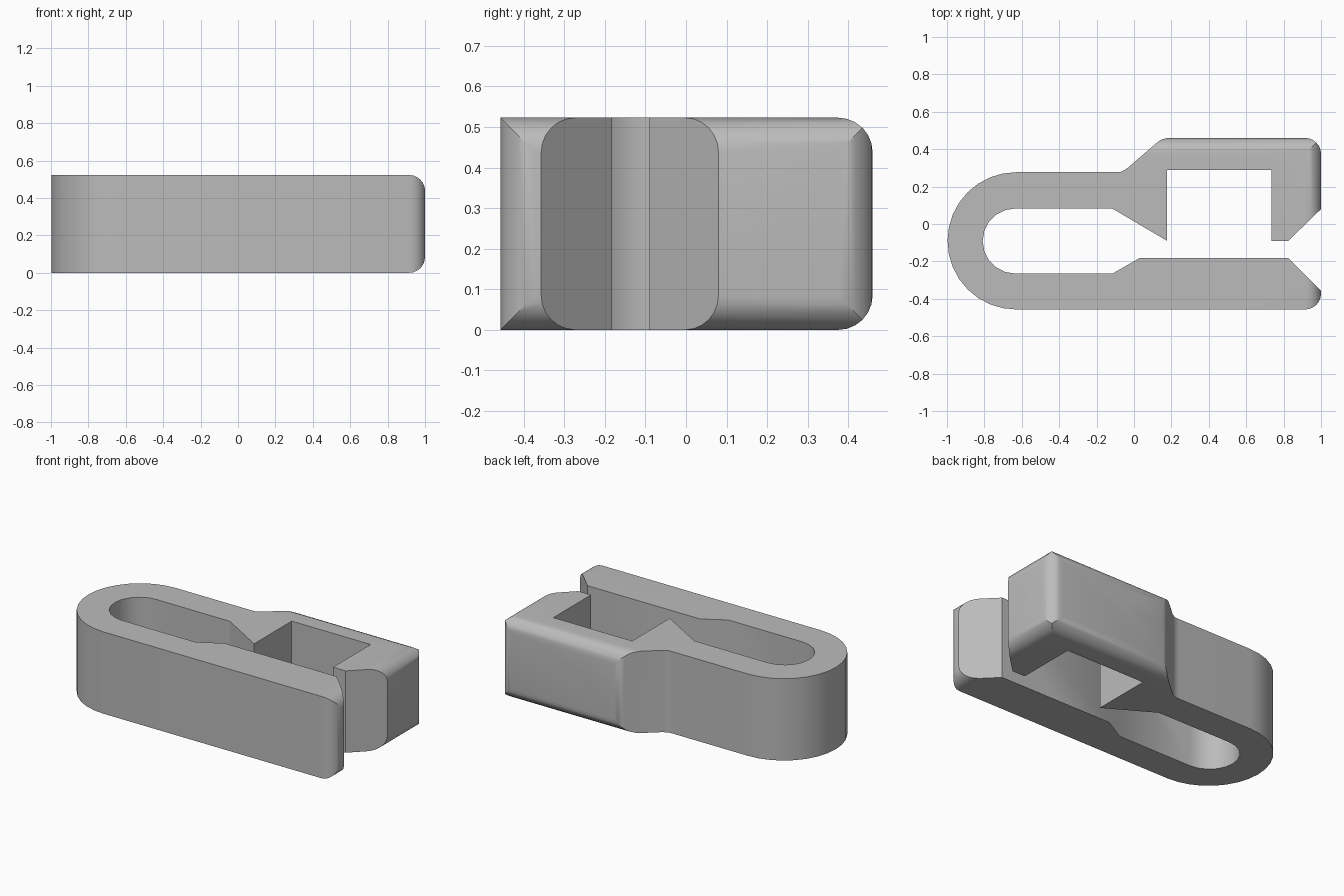
import bpy, bmesh
from math import cos, sin, pi, radians
from mathutils import Vector

cube = bpy.data.objects.get("Cube")
if cube:
    bpy.data.objects.remove(cube, do_unlink=True)

HEIGHT = 0.523
ROUND = 0.085


def arc(cx, cy, r, start, end, steps):
    """Points along a circular arc, angles in degrees."""
    angles = [radians(start + (end - start) * i / steps) for i in range(steps + 1)]
    return [(cx + r * cos(a), cy + r * sin(a)) for a in angles]


def prism(name, outline, to_3d, sweep):
    """Extrude a flat outline, placed by to_3d, along the sweep vector."""
    bm = bmesh.new()
    face = bm.faces.new([bm.verts.new(to_3d(a, b)) for a, b in outline])
    ext = bmesh.ops.extrude_face_region(bm, geom=[face])
    moved = [v for v in ext["geom"] if isinstance(v, bmesh.types.BMVert)]
    bmesh.ops.translate(bm, verts=moved, vec=Vector(sweep))
    bmesh.ops.recalc_face_normals(bm, faces=bm.faces)
    mesh = bpy.data.meshes.new(name)
    bm.to_mesh(mesh)
    bm.free()
    obj = bpy.data.objects.new(name, mesh)
    bpy.context.collection.objects.link(obj)
    return obj


def rounded_end(far):
    """Slab cross-section with its upper and lower edges rounded at one end."""
    c = far - ROUND
    return ([(-1.3, 0)] + arc(c, ROUND, ROUND, -90, 0, 6)
            + arc(c, HEIGHT - ROUND, ROUND, 0, 90, 6) + [(-1.3, HEIGHT)])


# Clip outline: outer bend, hooked back arm, inner slot, straight front arm
outline = arc(-0.63, -0.09, 0.367, 270, 90, 16)
outline += [(-0.1, 0.277), (-0.07, 0.279), (-0.04, 0.295),
            (0.125, 0.437), (0.15, 0.453), (0.18, 0.46)]
outline += arc(1 - ROUND, 0.46 - ROUND, ROUND, 90, 0, 6)
outline += [(1, 0.08), (0.825, -0.09), (0.735, -0.09), (0.735, 0.29),
            (0.177, 0.29), (0.177, -0.09), (-0.115, 0.082)]
outline += arc(-0.635, -0.091, 0.174, 90, 270, 10)
outline += [(-0.115, -0.265), (0.03, -0.182), (0.825, -0.182), (1, -0.357)]
outline += arc(1 - ROUND, -0.457 + ROUND, ROUND, 0, -90, 6)
clip = prism("clip_body", outline, lambda a, b: (a, b, -0.1), (0, 0, 0.8))

# Rounded envelopes trim the open end and the back of the hook
end_cutter = prism("end_rounding", rounded_end(1), lambda a, b: (a, -1, b), (0, 2, 0))
back_cutter = prism("back_rounding", rounded_end(0.46), lambda a, b: (-1.3, a, b), (2.6, 0, 0))
for cutter in (end_cutter, back_cutter):
    cutter.hide_render = True
    mod = clip.modifiers.new(cutter.name, "BOOLEAN")
    mod.operation = "INTERSECT"
    mod.solver = "EXACT"
    mod.object = cutter

# Bake the trimming and drop the helpers
bpy.context.view_layer.update()
graph = bpy.context.evaluated_depsgraph_get()
trimmed = bpy.data.meshes.new_from_object(clip.evaluated_get(graph))
clip.modifiers.clear()
clip.data = trimmed
for cutter in (end_cutter, back_cutter):
    bpy.data.objects.remove(cutter, do_unlink=True)

# Plain grey plastic
grey = bpy.data.materials.new("grey_plastic")
grey.use_nodes = True
colour = (0.5, 0.5, 0.5, 1)
grey.diffuse_color = colour
grey.node_tree.nodes["Principled BSDF"].inputs["Base Color"].default_value = colour
clip.data.materials.clear()
clip.data.materials.append(grey)

bpy.ops.object.select_all(action="DESELECT")
clip.select_set(True)
bpy.context.view_layer.objects.active = clip
bpy.ops.object.shade_smooth_by_angle(angle=radians(30))
